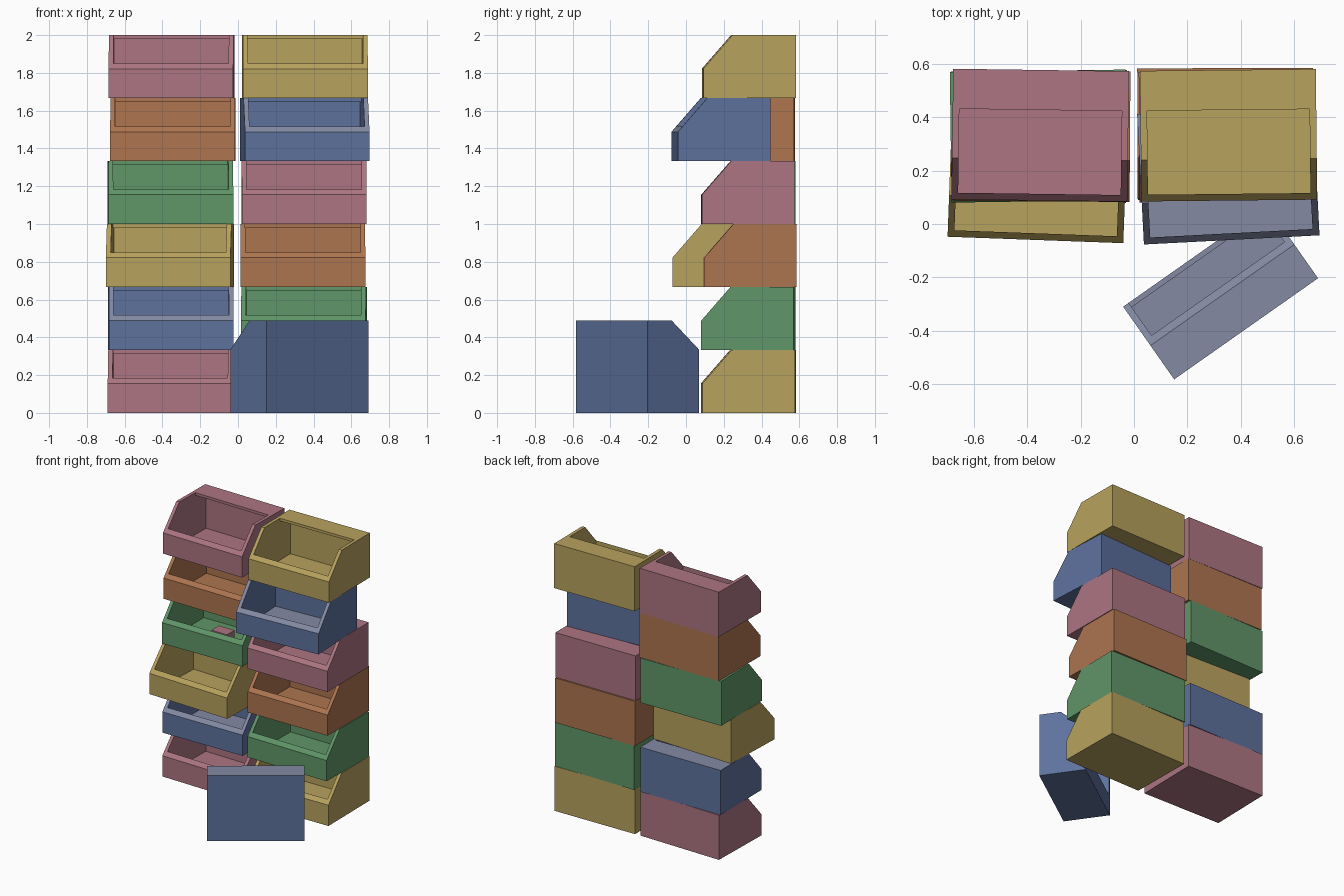
import bpy, bmesh, math
from mathutils import Euler

cube = bpy.data.objects.get("Cube")
if cube:
    bpy.data.objects.remove(cube, do_unlink=True)

W, D, H = 0.66, 0.49, 2 / 6      # bin width, depth, height
WALL, LIP, RUN = 0.025, 0.155, 0.155


def material(name, rgb):
    lin = [((c / 255 + 0.055) / 1.055) ** 2.4 for c in rgb] + [1.0]
    m = bpy.data.materials.new(name)
    m.use_nodes = True
    m.diffuse_color = lin
    m.node_tree.nodes["Principled BSDF"].inputs["Base Color"].default_value = lin
    return m


colours = {
    "pink": material("dusty pink", (172, 117, 130)),
    "orange": material("burnt orange", (174, 117, 80)),
    "green": material("leaf green", (96, 150, 104)),
    "yellow": material("mustard yellow", (184, 162, 94)),
    "blue": material("slate blue", (94, 114, 158)),
}
faded_blue = material("faded blue", (131, 138, 163))


def add_object(name, mesh):
    ob = bpy.data.objects.new(name, mesh)
    bpy.context.scene.collection.objects.link(ob)
    return ob


def prism(name, profile, width):
    """Extrude a side profile of (y, z) points along x, centred."""
    bm = bmesh.new()
    face = bm.faces.new([bm.verts.new((-width / 2, y, z)) for y, z in profile])
    new = bmesh.ops.extrude_face_region(bm, geom=[face])["geom"]
    bmesh.ops.translate(bm, vec=(width, 0, 0),
                        verts=[v for v in new if isinstance(v, bmesh.types.BMVert)])
    bmesh.ops.recalc_face_normals(bm, faces=bm.faces)
    mesh = bpy.data.meshes.new(name)
    bm.to_mesh(mesh)
    bm.free()
    return add_object(name, mesh)


# Bin template: sloped-front body hollowed by a cavity open at front and top
f, b = -D / 2, D / 2
body = prism("bin_body", [(f, 0), (b, 0), (b, H), (f + RUN, H), (f, LIP)], W)
cavity = prism("bin_cavity", [
    (f + WALL, 0.02), (b - WALL, 0.02), (b - WALL, H - 0.02),
    (b - 0.15, H - 0.02), (b - 0.15, H + 0.1), (f + WALL, H + 0.1)], W - 2 * WALL)
cavity.hide_render = True
cut = body.modifiers.new("hollow", "BOOLEAN")
cut.operation, cut.solver, cut.object = "DIFFERENCE", "EXACT", cavity
graph = bpy.context.evaluated_depsgraph_get()
template = bpy.data.meshes.new_from_object(body.evaluated_get(graph))
for helper in (body, cavity):
    bpy.data.objects.remove(helper, do_unlink=True)


def place_bin(name, colour, location, rotation):
    mesh = template.copy()
    mesh.name = name
    mesh.materials.clear()
    mesh.materials.append(colours[colour])
    turn = Euler(rotation)
    if colour == "blue":
        # upward faces of blue bins are faded
        mesh.materials.append(faded_blue)
    for p in mesh.polygons:
        n = p.normal.copy()
        n.rotate(turn)
        p.material_index = int(colour == "blue" and n.z > 0.5)
    ob = add_object(name, mesh)
    ob.location, ob.rotation_euler = location, turn


# Two stacks from the ground up: colour, x, y, turn in degrees
right_stack = [
    ("pink", -0.355, 0.33, -1.2), ("blue", -0.355, 0.33, 0.5),
    ("yellow", -0.361, 0.185, -2.1), ("green", -0.358, 0.33, 0.8),
    ("orange", -0.345, 0.33, -0.4), ("pink", -0.352, 0.333, -0.8)]
left_stack = [
    ("yellow", 0.355, 0.328, 0.6), ("green", 0.349, 0.33, -0.8),
    ("orange", 0.343, 0.34, 0.2), ("pink", 0.349, 0.328, 0.3),
    ("blue", 0.354, 0.185, 3.0), ("yellow", 0.355, 0.333, 0.6)]
for side, stack in (("right", right_stack), ("left", left_stack)):
    for row, (colour, x, y, deg) in enumerate(stack):
        place_bin(f"{side}_bin_{row + 1}", colour, (x, y, row * H),
                  (0, 0, math.radians(deg)))

# Loose bin standing on its back, underside towards the front
yaw = math.radians(35.1)
place_bin("loose_bin", "blue",
          (0.325 + math.sin(yaw) * H / 2, -0.257 - math.cos(yaw) * H / 2, D / 2),
          (-math.pi / 2, 0, yaw))

# Small block lying in the green bin
block = prism("small_block", [(0.27, 0), (0.36, 0), (0.36, 0.08), (0.27, 0.08)], 0.13)
block.location = (-0.345, 0, 3 * H + 0.02)
block.data.materials.append(colours["pink"])
